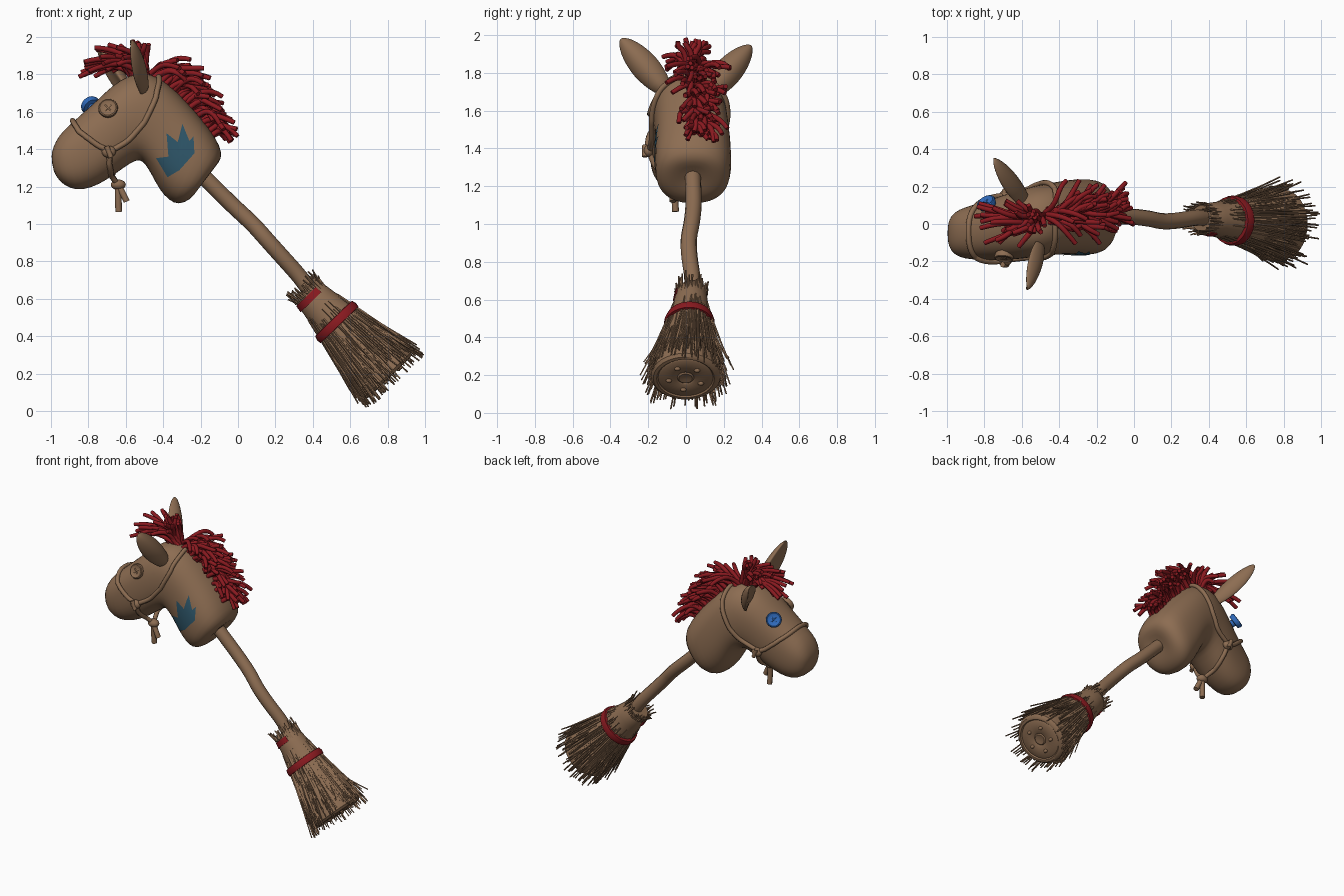
import bpy, bmesh, math, random
from mathutils import Vector
from mathutils.bvhtree import BVHTree

if "Cube" in bpy.data.objects:
    bpy.data.objects.remove(bpy.data.objects["Cube"])

random.seed(11)
rnd = random.uniform


def material(name, col):
    m = bpy.data.materials.new(name)
    m.diffuse_color = (*col, 1)
    m.use_nodes = True
    m.node_tree.nodes["Principled BSDF"].inputs["Base Color"].default_value = m.diffuse_color
    return m


BROWN = material("brown", (0.265, 0.152, 0.084))
RED = material("red", (0.25, 0.01, 0.014))
BLUE = material("blue", (0.028, 0.14, 0.48))
TEAL = material("teal", (0.028, 0.095, 0.145))


def finish(name, mesh, mat, angle=40):
    mesh.materials.clear()
    mesh.materials.append(mat)
    ob = bpy.data.objects.new(name, mesh)
    bpy.context.collection.objects.link(ob)
    bpy.ops.object.select_all(action='DESELECT')
    ob.select_set(True)
    bpy.context.view_layer.objects.active = ob
    bpy.ops.object.shade_smooth_by_angle(angle=math.radians(angle))
    return ob


def realise(data, levels=0):
    """Evaluate a curve or mesh into a plain mesh."""
    tmp = bpy.data.objects.new("tmp", data)
    bpy.context.collection.objects.link(tmp)
    if levels:
        tmp.modifiers.new("smooth", 'SUBSURF').levels = levels
    me = bpy.data.meshes.new_from_object(tmp.evaluated_get(bpy.context.evaluated_depsgraph_get()))
    bpy.data.objects.remove(tmp)
    return me


def loft(name, rings, mat, closed=False, subsurf=0, angle=40):
    """Skin a list of equal rings; cap both ends unless closed into a loop."""
    bm = bmesh.new()
    vr = [[bm.verts.new(p) for p in r] for r in rings]
    n = len(rings[0])
    for a, b in list(zip(vr, vr[1:])) + ([(vr[-1], vr[0])] if closed else []):
        for i in range(n):
            bm.faces.new((a[i], a[(i + 1) % n], b[(i + 1) % n], b[i]))
    if not closed:
        bm.faces.new(vr[0])
        bm.faces.new(vr[-1])
    bmesh.ops.recalc_face_normals(bm, faces=bm.faces)
    me = bpy.data.meshes.new(name)
    bm.to_mesh(me)
    bm.free()
    return finish(name, realise(me, subsurf) if subsurf else me, mat, angle)


def tubes(name, paths, r, mat, res=2, u=3, tip=1.0):
    """Round tubes along smooth paths, joined in one mesh."""
    cu = bpy.data.curves.new(name, 'CURVE')
    cu.dimensions = '3D'
    cu.bevel_depth, cu.bevel_resolution, cu.use_fill_caps = r, res, True
    for path in paths:
        sp = cu.splines.new('NURBS')
        sp.points.add(len(path) - 1)
        for pt, p in zip(sp.points, path):
            pt.co = (*p, 1)
            pt.radius = 1
        sp.points[-1].radius = tip
        sp.order_u, sp.use_endpoint_u, sp.resolution_u = 3, True, u
    return finish(name, realise(cu), mat, 60)


def lathe(name, at, axis, prof, mat, n=24):
    """Spin (height, radius) pairs about an axis."""
    q = axis.to_track_quat('Z', 'Y')
    loft(name, [[at + q @ Vector((r * math.cos(2 * math.pi * i / n), r * math.sin(2 * math.pi * i / n), h))
                 for i in range(n)] for h, r in prof], mat)
    return q


def ball(name, at, size):
    bm = bmesh.new()
    bmesh.ops.create_uvsphere(bm, u_segments=16, v_segments=10, radius=1)
    for v in bm.verts:
        v.co = Vector(at) + Vector(c * s for c, s in zip(v.co, size))
    me = bpy.data.meshes.new(name)
    bm.to_mesh(me)
    bm.free()
    finish(name, me, BROWN)


# Head and neck: top x/z, bottom x/z, half width, centre y
stations = [
    (-.999, 1.36, -.99, 1.29, .045, -.05), (-.99, 1.41, -.96, 1.23, .1, -.05),
    (-.955, 1.48, -.90, 1.188, .132, -.05), (-.90, 1.53, -.83, 1.178, .146, -.045),
    (-.83, 1.595, -.74, 1.21, .160, -.035), (-.75, 1.665, -.65, 1.27, .174, -.02),
    (-.67, 1.745, -.57, 1.33, .184, -.005), (-.58, 1.80, -.525, 1.345, .19, .01),
    (-.48, 1.815, -.495, 1.32, .193, .02), (-.38, 1.76, -.46, 1.26, .195, .03),
    (-.28, 1.66, -.42, 1.18, .2, .037), (-.19, 1.56, -.37, 1.125, .204, .038),
    (-.12, 1.465, -.32, 1.10, .203, .037), (-.08, 1.38, -.255, 1.128, .173, .035),
    (-.10, 1.325, -.215, 1.18, .10, .035), (-.15, 1.285, -.195, 1.225, .04, .035)]


def head_ring(tx, tz, bx, bz, w, cy, n=24):
    mid, half = Vector(((tx + bx) / 2, cy, (tz + bz) / 2)), Vector(((tx - bx) / 2, 0, (tz - bz) / 2))
    out = []
    for i in range(n):
        c, s = (math.copysign(abs(f) ** .84, f) for f in
                (math.cos(2 * math.pi * i / n), math.sin(2 * math.pi * i / n)))
        out.append(mid + half * c + Vector((0, w * s, 0)))
    return out


head = loft("head", [head_ring(*s) for s in stations], BROWN, subsurf=1, angle=80)
bvh = BVHTree.FromPolygons([v.co for v in head.data.vertices],
                           [p.vertices for p in head.data.polygons])


def snap(p, off=0.0):
    loc, nor, _, _ = bvh.find_nearest(Vector(p))
    return loc + nor * off


# Ears: cupped leaves opening forward
for name, base, tip in (("ear_right", (-.50, -.11, 1.71), (-.57, -.345, 1.98)),
                        ("ear_left", (-.575, .12, 1.69), (-.75, .345, 1.945))):
    base, tip = Vector(base), Vector(tip)
    ax = (tip - base).normalized()
    side = ax.cross(Vector((1, 0, 0))).normalized()
    front = side.cross(ax)
    if front.x > 0:
        front = -front
    rings = []
    for t, w in ((0, .045), (.15, .062), (.35, .077), (.55, .077), (.75, .064), (.9, .042), (.98, .02), (1, .006)):
        rings.append([base.lerp(tip, t) + side * w * math.cos(a) +
                      front * w * (.42 * math.sin(a) + .4 * math.cos(a) ** 2 - .15)
                      for a in (2 * math.pi * i / 16 for i in range(16))])
    loft(name, rings, BROWN, subsurf=1, angle=80)

# Button eyes on short shanks, with stitched thread
for name, c, nor, mat in (("button_eye_right", snap((-.705, -.2, 1.63)), (-.1, -.9, .35), BROWN),
                          ("button_eye_left", Vector((-.785, .105, 1.63)), (-.4, .68, .5), BLUE)):
    nor = Vector(nor).normalized()
    q = lathe(name, c, nor, [(-.06, .02), (-.012, .025), (-.01, .047), (.012, .053), (.021, .05),
                             (.024, .044), (.018, .037), (.017, .01)], mat)
    tubes(name + "_thread", [[c + q @ Vector((k * .016, s * k * .016, h)) for k, h in
                              ((-1, .015), (0, .024), (1, .015))] for s in (-1, 1)], .004, mat, 1)


# Rope bridle laid over the head
def laid(pts, off=.009):
    out = []
    for a, b in zip(pts, pts[1:]):
        out += [snap(Vector(a).lerp(Vector(b), k / 4), off) for k in range(4)]
    return out + [snap(pts[-1], off)]


def over(cy, xz, top):
    sides = [[(x, cy + s * .21, z) for x, z in xz] for s in (-1, 1)]
    return laid(sides[0] + [top] + sides[1][::-1])


chin = Vector((-.64, -.06, 1.21))
ropes = [over(-.04, [(-.685, 1.385), (-.75, 1.42), (-.82, 1.475), (-.875, 1.525)], (-.89, -.05, 1.56)),
         over(.01, [(-.685, 1.385), (-.58, 1.44), (-.50, 1.54), (-.45, 1.64), (-.41, 1.73)], (-.41, .03, 1.82))]
for s in (-1, 1):
    ropes.append(laid([(-.685, -.03 + s * .21, 1.385), (-.665, -.035 + s * .18, 1.29),
                       (-.65, -.04 + s * .07, 1.215)]) + [chin])
tubes("bridle_rope", ropes, .015, BROWN)
for s in (-1, 1):
    k = snap((-.685, -.02 + s * .21, 1.38), .014)
    ball("cheek_knot", k, (.038, .026, .032))
    tubes("cheek_knot_wrap", [[k + Vector((.024 * j * .5, s * .02, -.03 * j)) for j in (-1, -.3, .3, 1)]],
          .014, BROWN)
ball("chin_knot", chin, (.04, .034, .028))
tubes("rope_ends", [[chin, chin + Vector((-.002, 0, -.07)), chin + Vector((.003, .005, -.145))],
                    [chin, chin + Vector((.022, -.01, -.04)), chin + Vector((.045, -.01, -.09))]],
      .018, BROWN)

# Crown-shaped patch hugging the near side of the neck
outline = [(-.438, 1.352), (-.405, 1.30), (-.377, 1.25), (-.313, 1.288), (-.233, 1.378), (-.238, 1.468),
           (-.272, 1.432), (-.297, 1.535), (-.322, 1.438), (-.382, 1.485), (-.372, 1.36)]
bm = bmesh.new()
bm.faces.new([bm.verts.new((x, -1, z)) for x, z in outline])
bmesh.ops.triangulate(bm, faces=bm.faces[:])
bmesh.ops.subdivide_edges(bm, edges=bm.edges[:], cuts=5, use_grid_fill=True)
for v in bm.verts:
    v.co.y = bvh.ray_cast(v.co, Vector((0, 1, 0)))[0].y - .005
bm.normal_update()
for f in bm.faces:
    if f.normal.y > 0:
        f.normal_flip()
me = bpy.data.meshes.new("crown_patch")
bm.to_mesh(me)
bm.free()
finish("crown_patch", me, TEAL)

# Yarn mane down the crest, and a forelock fanning from the poll
mane = []
for i in range(92):
    t = i / 91
    root = snap((-.47 + .35 * t, .05 + rnd(-.045, .045), 1.84 - .36 * t), -.01)
    d = Vector((1, random.gauss(.3, .5), .28 - .4 * t + rnd(-.28, .33))).normalized()
    ln = rnd(.17, .27) * (1 - .38 * t)
    mane.append([root, root + Vector((.3, 0, .5)) * ln * .45 + d * ln * .15,
                 root + d * ln * .75 + Vector((0, rnd(-.02, .02), .025)),
                 root + d * ln + Vector((0, rnd(-.03, .03), rnd(-.035, .02)))])
for i in range(50):
    root = snap((-.53 + rnd(-.06, .06), .03 + rnd(-.035, .035), 1.85), -.01)
    el = math.radians(rnd(-2, 80))
    az = math.pi + rnd(-1, 1) * (.7 + 1.5 * max(0, math.sin(el)) ** 2)
    d = Vector((math.cos(az) * math.cos(el), math.sin(az) * math.cos(el) * .85 - .05, math.sin(el)))
    ln = rnd(.23, .37) - .12 * math.sin(el) - .08 * abs(math.sin(az)) * math.cos(el)
    tip = root + d * ln
    tip.z = min(tip.z, 1.985 - rnd(0, .03))
    mane.append([root, root + Vector((0, 0, .06)) + d * ln * .3,
                 root.lerp(tip, .72) + Vector((0, rnd(-.02, .02), .045 * math.cos(el))), tip])
tubes("mane", mane, .0145, RED, 2, 3, .85)

# Crooked stick
tubes("stick", [[(-.22, .035, 1.29), (-.15, .037, 1.22), (-.03, .042, 1.10), (.08, .03, 1.0), (.15, .012, .92),
                 (.24, .018, .82), (.33, .035, .72), (.38, .033, .65), (.46, .03, .55)]], .043, BROWN, 4, 5)

# Broom head around a slanted axis
A, D = Vector((.36, .03, .65)), Vector((.695, -.05, -.718))
U, V = Vector((.718, 0, .695)), Vector((0, -1, 0))


def at(s, r, a):
    return A + D * s + (U * math.cos(a) + V * (math.sin(a) * (.92 + max(0, s - .2) * .3))) * r


def rad(s):
    return .084 + s * .16 if s < .24 else .1224 + (s - .24) * .15


def ring(s, r, n=32):
    return [at(s, r, 2 * math.pi * i / n) for i in range(n)]


prof = [(.0, .04), (.0, .075)] + [(s, rad(s)) for s in (.02, .1, .2, .24, .3, .4, .5, .6)]
prof += [(.635, .176), (.65, .162), (.652, .145), (.645, .138), (.65, .13), (.652, .05), (.646, .042), (.652, .034), (.648, .012)]
loft("broom_head", [ring(s, r) for s, r in prof], BROWN)
for k in range(5):
    ball("end_knob", at(.652, .085, .5 + k * 1.257), (.012, .016, .012))

# Red binding, and the short strip above it
loft("broom_band", [ring(s, r) for s, r in ((.215, .118), (.217, .137), (.24, .144), (.263, .141), (.265, .12))],
     RED, closed=True)
loft("upper_strip", [[at(s, r, math.radians(60 + 10 * k)) for s, r in ((.03, .08), (.03, .097), (.07, .103), (.07, .085))]
                     for k in range(14)], RED)

# Straws: long skirt and ragged collar
straws = []
while len(straws) < 215:
    a, s0, s1 = rnd(0, 2 * math.pi), rnd(.12, .46), rnd(.55, .7)
    flare = rnd(.0, .03) + (rnd(.02, .05) if random.random() < .1 else 0)
    a1 = a + rnd(-.15, .15)
    tip = at(s1, rad(s1) + flare, a1)
    if tip.z > .005 and tip.x < .995:
        sm = (s0 + s1) / 2
        straws.append([at(s0, rad(s0) - .001, a), at(sm, rad(sm) + .003 + flare * .3, (a + a1) / 2), tip])
for i in range(52):
    a = 2 * math.pi * i / 52 + rnd(-.06, .06)
    s1 = rnd(-.06, .0)
    straws.append([at(rnd(.08, .16) if math.cos(a) > .4 else .025, rad(.06) - .002, a),
                   at(.01, .086, a), at(s1, rnd(.075, .108), a + rnd(-.12, .12))])
tubes("straws", straws, .0052, BROWN, 0, 2, .8)
